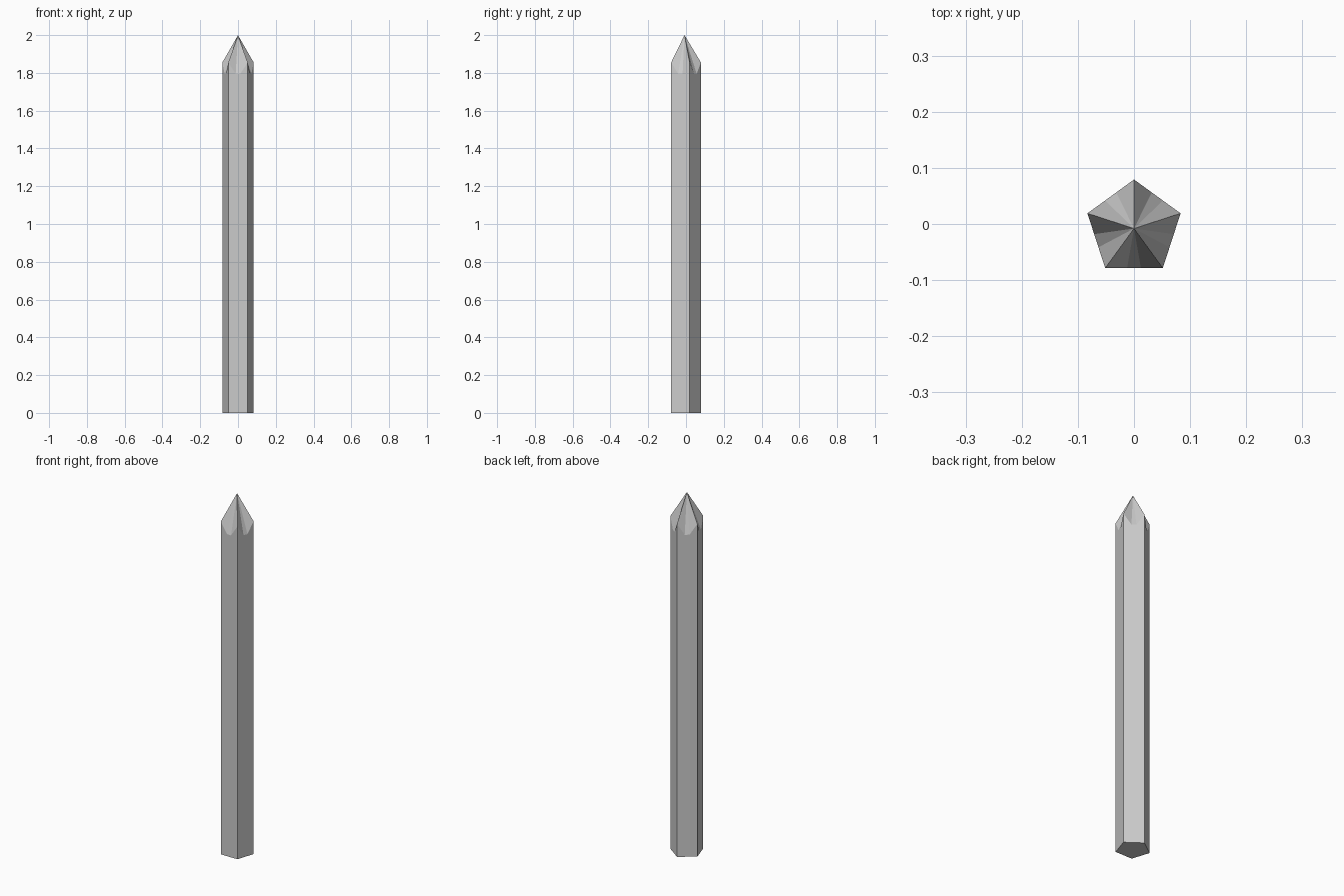
import bpy, bmesh, math
from mathutils import Vector

if "Cube" in bpy.data.objects:
    bpy.data.objects.remove(bpy.data.objects["Cube"])

R, CY = 0.0873, -0.008          # pentagon radius and centre offset in y
CORNER_Z, GROOVE_Z, TIP_Z = 1.855, 1.795, 2.0

corners = [Vector((R * math.cos(math.radians(90 + 72 * i)),
                   CY + R * math.sin(math.radians(90 + 72 * i)), 0)) for i in range(5)]

bm = bmesh.new()
up = Vector((0, 0, 1))
bottom = [bm.verts.new(c) for c in corners]
top = [bm.verts.new(c + up * CORNER_Z) for c in corners]
tip = bm.verts.new((0, CY, TIP_Z))
bm.faces.new(bottom[::-1])

for i in range(5):
    j = (i + 1) % 5
    # shallow flute cut into each side of the point
    a, b = (bm.verts.new(corners[i].lerp(corners[j], t) + up * GROOVE_Z) for t in (0.38, 0.62))
    # tall side wall
    bm.faces.new((bottom[i], bottom[j], top[j], b, a, top[i]))
    # three facets up to the tip
    ring = (top[i], a, b, top[j])
    for p, q in zip(ring, ring[1:]):
        bm.faces.new((p, q, tip))

bmesh.ops.recalc_face_normals(bm, faces=bm.faces)
mesh = bpy.data.meshes.new("pointed_post")
bm.to_mesh(mesh)
bm.free()
bpy.context.collection.objects.link(bpy.data.objects.new("pointed_post", mesh))
